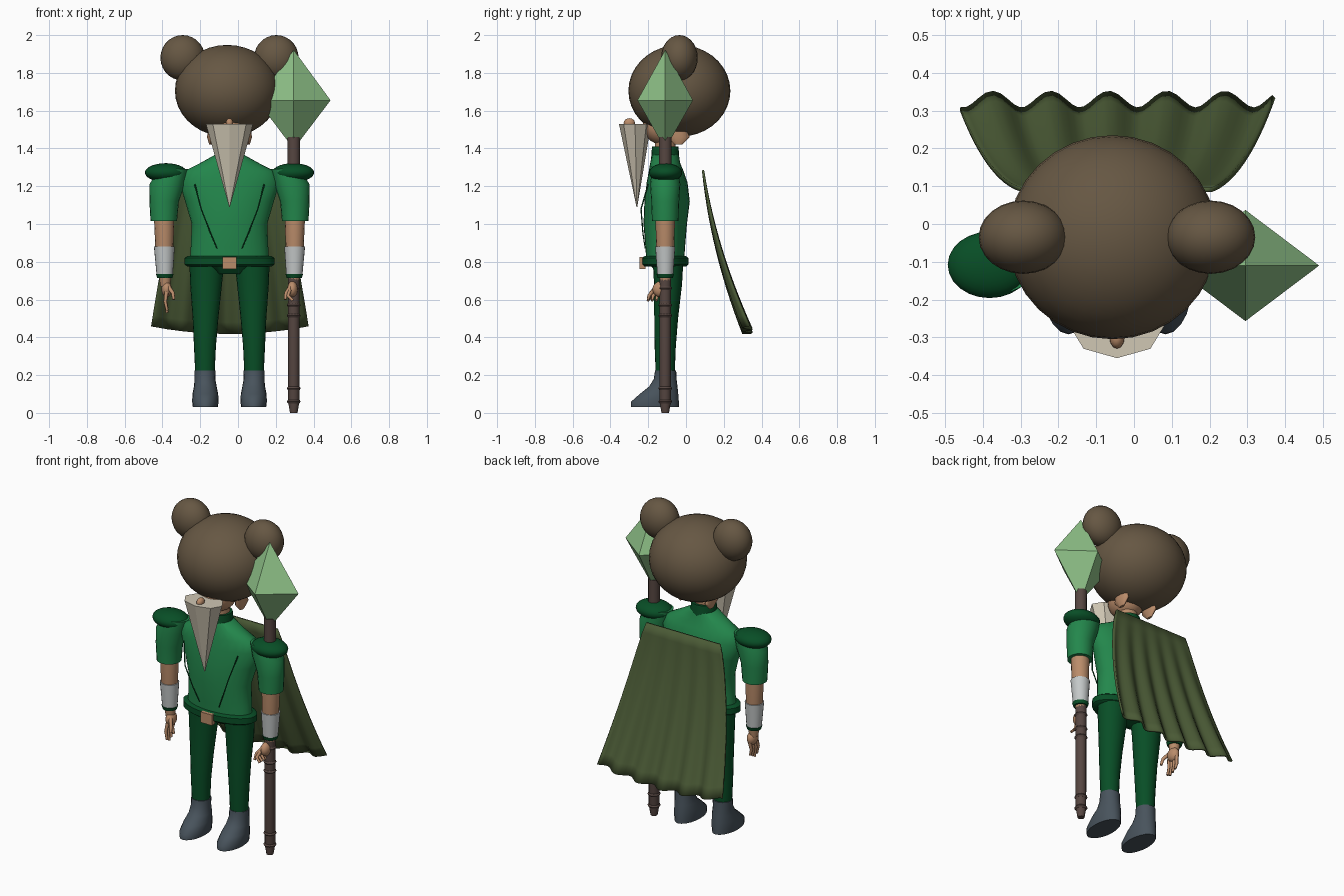
import bpy, bmesh, math
from mathutils import Vector

old = bpy.data.objects.get("Cube")
if old:
    bpy.data.objects.remove(old, do_unlink=True)

MID = -0.045    # centre line of the body
DEPTH = -0.11   # depth of the arms and staff


def material(name, *srgb):
    lin = [(c / 255 / 12.92) if c < 11 else ((c / 255 + 0.055) / 1.055) ** 2.4 for c in srgb]
    m = bpy.data.materials.new(name)
    m.use_nodes = True
    m.diffuse_color = (*lin, 1)
    m.node_tree.nodes["Principled BSDF"].inputs["Base Color"].default_value = (*lin, 1)
    return m


brown = material("brown fur", 102, 87, 67)
green = material("tunic green", 35, 135, 76)
dark_green = material("dark green", 8, 78, 38)
skin = material("skin", 186, 140, 106)
cape_green = material("cape olive", 75, 91, 54)
wood = material("staff wood", 86, 70, 65)
slate = material("boot slate", 72, 83, 92)
white = material("bracer white", 196, 200, 200)
ivory = material("beard ivory", 208, 199, 180)
jade = material("crystal green", 143, 194, 136)


def finish(bm, name, mat, smooth=True, angle=50):
    bmesh.ops.recalc_face_normals(bm, faces=bm.faces)
    mesh = bpy.data.meshes.new(name)
    bm.to_mesh(mesh)
    bm.free()
    mesh.materials.append(mat)
    ob = bpy.data.objects.new(name, mesh)
    bpy.context.collection.objects.link(ob)
    if smooth:
        bpy.ops.object.select_all(action='DESELECT')
        ob.select_set(True)
        bpy.context.view_layer.objects.active = ob
        bpy.ops.object.shade_smooth_by_angle(angle=math.radians(angle))
    return ob


def loft(name, mat, rings, sides=20, smooth=True):
    """Skin level ellipses given as (x, y, z, rx, ry), x from the body centre."""
    bm = bmesh.new()
    loops = []
    for x, y, z, rx, ry in rings:
        angles = [math.tau * i / sides for i in range(sides)]
        loops.append([bm.verts.new((MID + x + rx * math.sin(a), y - ry * math.cos(a), z)) for a in angles])
    for low, high in zip(loops, loops[1:]):
        for i in range(sides):
            j = (i + 1) % sides
            bm.faces.new((low[i], low[j], high[j], high[i]))
    bm.faces.new(loops[0])
    bm.faces.new(loops[-1])
    return finish(bm, name, mat, smooth)


def ball(name, mat, centre, radii, segments=24):
    bm = bmesh.new()
    bmesh.ops.create_uvsphere(bm, u_segments=segments, v_segments=segments // 2 + 2, radius=1)
    for v in bm.verts:
        v.co = Vector([c + r * k for c, r, k in zip(centre, radii, v.co)]) + Vector((MID, 0, 0))
    return finish(bm, name, mat)


def box(name, mat, centre, size):
    bm = bmesh.new()
    bmesh.ops.create_cube(bm, size=1)
    for v in bm.verts:
        v.co = Vector([c + s * k for c, s, k in zip(centre, size, v.co)]) + Vector((MID, 0, 0))
    return finish(bm, name, mat, False)


def tube(name, mat, points, radius):
    """Tapered rod through points, built as a bevelled curve."""
    curve = bpy.data.curves.new(name, 'CURVE')
    curve.dimensions = '3D'
    curve.bevel_depth = radius
    curve.bevel_resolution = 2
    curve.use_fill_caps = True
    line = curve.splines.new('POLY')
    line.points.add(len(points) - 1)
    for i, (p, (x, y, z)) in enumerate(zip(line.points, points)):
        p.co = (MID + x, y, z, 1)
        p.radius = 1 - 0.35 * i / (len(points) - 1)
    curve.materials.append(mat)
    ob = bpy.data.objects.new(name, curve)
    bpy.context.collection.objects.link(ob)
    return ob


# Large furry head with round ears
ball("head", brown, (-0.012, -0.035, 1.705), (0.277, 0.27, 0.243), 32)

# Small face, nose and neck under the fur
ball("jaw", skin, (0, -0.12, 1.52), (0.1, 0.11, 0.1))
ball("nose", skin, (0, -0.3, 1.535), (0.02, 0.03, 0.025), 12)
loft("neck", skin, [(0, -0.11, 1.34, 0.055, 0.055), (0, -0.11, 1.5, 0.055, 0.055)])

# Pointed beard
loft("beard", ivory, [(0, -0.26, 1.09, 0.002, 0.002), (0, -0.27, 1.53, 0.125, 0.085)], 8, False)

# Tunic, collar, belt and hips
loft("tunic", green, [
    (0, -0.11, 0.8, 0.21, 0.1), (0, -0.11, 0.88, 0.205, 0.105), (0, -0.11, 1.0, 0.2, 0.115),
    (0, -0.1, 1.12, 0.235, 0.12), (0, -0.1, 1.22, 0.265, 0.108), (0, -0.105, 1.28, 0.24, 0.092),
    (0, -0.11, 1.32, 0.16, 0.08), (0, -0.11, 1.37, 0.07, 0.07)], 28)
loft("collar", dark_green, [(0, -0.11, 1.345, 0.078, 0.075), (0, -0.11, 1.41, 0.07, 0.07)])
loft("belt", dark_green, [
    (0, -0.11, 0.775, 0.222, 0.11), (0, -0.11, 0.785, 0.238, 0.122),
    (0, -0.11, 0.82, 0.238, 0.122), (0, -0.11, 0.83, 0.222, 0.11)], 28)
loft("hips", dark_green, [(0, -0.1, 0.735, 0.13, 0.05), (0, -0.1, 0.79, 0.205, 0.095)])
box("buckle", skin, (0, -0.23, 0.793), (0.076, 0.03, 0.065))

for s, side in ((1, "left"), (-1, "right")):
    ball(side + "_fur_ear", brown, (s * 0.248, -0.035, 1.88), (0.118, 0.097, 0.12))
    loft(side + "_face_ear", skin, [
        (s * 0.1, -0.04, 1.42, 0.008, 0.02), (s * 0.1, -0.04, 1.46, 0.02, 0.06),
        (s * 0.09, -0.06, 1.54, 0.02, 0.04)], 10)
    tube(side + "_tunic_cord", dark_green, [
        (s * 0.184, -0.2, 1.21), (s * 0.15, -0.238, 1.08), (s * 0.1, -0.228, 0.95), (s * 0.066, -0.216, 0.87)], 0.004)

    # Arm, from shoulder pad to wrist
    ball(side + "_shoulder_pad", dark_green, (s * 0.337, -0.108, 1.272), (0.111, 0.088, 0.05))
    loft(side + "_sleeve", green, [
        (s * 0.348, DEPTH, 1.015, 0.07, 0.07), (s * 0.346, DEPTH, 1.12, 0.078, 0.074),
        (s * 0.33, DEPTH, 1.21, 0.093, 0.08), (s * 0.3, DEPTH, 1.29, 0.08, 0.07)])
    loft(side + "_forearm", skin, [
        (s * 0.34, DEPTH, 0.67, 0.026, 0.026), (s * 0.342, DEPTH, 0.75, 0.036, 0.036),
        (s * 0.345, DEPTH, 0.88, 0.048, 0.048), (s * 0.346, DEPTH, 1.04, 0.054, 0.052)], 16)
    loft(side + "_bracer", white, [
        (s * 0.343, DEPTH, 0.73, 0.043, 0.042), (s * 0.345, DEPTH, 0.88, 0.055, 0.053)])
    loft(side + "_bracer_trim", dark_green, [
        (s * 0.343, DEPTH, 0.715, 0.04, 0.04), (s * 0.343, DEPTH, 0.735, 0.047, 0.046)])

    # Hand: the left one curls round the staff, the right one hangs open
    grip = s > 0
    y0 = -0.135 if grip else DEPTH
    ball(side + "_palm", skin, (s * 0.333, y0, 0.655), (0.028, 0.042, 0.042), 14)
    for i in range(4):
        y = y0 - 0.036 + 0.022 * i
        if grip:
            path = [(0.318, y, 0.65), (0.31, y - 0.025, 0.62), (0.335, y - 0.03, 0.595)]
        else:
            path = [(-0.333, y, 0.64), (-0.34, y - 0.008, 0.59), (-0.33, y - 0.01, 0.53 + 0.012 * abs(i - 1))]
        tube(f"{side}_finger_{i}", skin, path, 0.011)
    tube(side + "_thumb", skin, [
        (s * 0.325, y0 - 0.02, 0.67), (s * 0.3, y0 - 0.05, 0.635), (s * 0.295, y0 - 0.06, 0.6)], 0.012)

    # Leg and boot
    loft(side + "_leg", dark_green, [
        (s * 0.13, DEPTH, 0.2, 0.051, 0.05), (s * 0.13, DEPTH, 0.35, 0.058, 0.056),
        (s * 0.127, -0.105, 0.5, 0.068, 0.063), (s * 0.124, -0.095, 0.68, 0.084, 0.074),
        (s * 0.12, -0.095, 0.79, 0.092, 0.08)])
    loft(side + "_boot", slate, [
        (s * 0.128, -0.165, 0.03, 0.066, 0.127), (s * 0.128, -0.164, 0.06, 0.07, 0.126),
        (s * 0.128, -0.143, 0.1, 0.068, 0.102), (s * 0.128, -0.12, 0.14, 0.06, 0.075),
        (s * 0.13, -0.11, 0.18, 0.055, 0.06), (s * 0.13, -0.108, 0.225, 0.056, 0.056)])

# Staff with rings and a crystal head
STAFF = 0.295 - MID
loft("staff", wood, [
    (STAFF, DEPTH, z, r, r) for z, r in ((0, 0.02), (0.06, 0.03), (0.6, 0.031), (1.46, 0.034))], 12)
for i, z in enumerate((0.06, 0.13, 0.515, 0.57, 0.66)):
    loft(f"staff_ring_{i}", wood, [
        (STAFF, DEPTH, z - 0.009, 0.031, 0.031), (STAFF, DEPTH, z, 0.037, 0.037),
        (STAFF, DEPTH, z + 0.009, 0.031, 0.031)], 12)
loft("crystal", jade, [
    (STAFF, DEPTH, 1.4, 0.002, 0.002), (STAFF, DEPTH, 1.655, 0.195, 0.147),
    (STAFF, DEPTH, 1.92, 0.001, 0.001)], 4, False)

# Cape: a flared sheet whose folds deepen toward the hem
bm = bmesh.new()
COLS, ROWS = 48, 14
grid = []
for r in range(ROWS + 1):
    t = r / ROWS
    row = []
    for c in range(COLS + 1):
        u = 2 * c / COLS - 1
        half = 0.25 + 0.165 * t ** 0.8
        fold = 0.022 * t * math.cos(math.pi * 5.4 * u + 0.9)
        y = 0.09 + 0.11 * t + 0.125 * t * t + fold
        z = 1.285 - t * (0.865 - 0.04 * u * u)
        row.append(bm.verts.new((MID + half * u, y, z)))
    grid.append(row)
for a, b in zip(grid, grid[1:]):
    for c in range(COLS):
        bm.faces.new((a[c], a[c + 1], b[c + 1], b[c]))
cape = finish(bm, "cape", cape_green, True, 60)
thick = cape.modifiers.new("Thickness", 'SOLIDIFY')
thick.thickness = 0.012
thick.offset = 0
